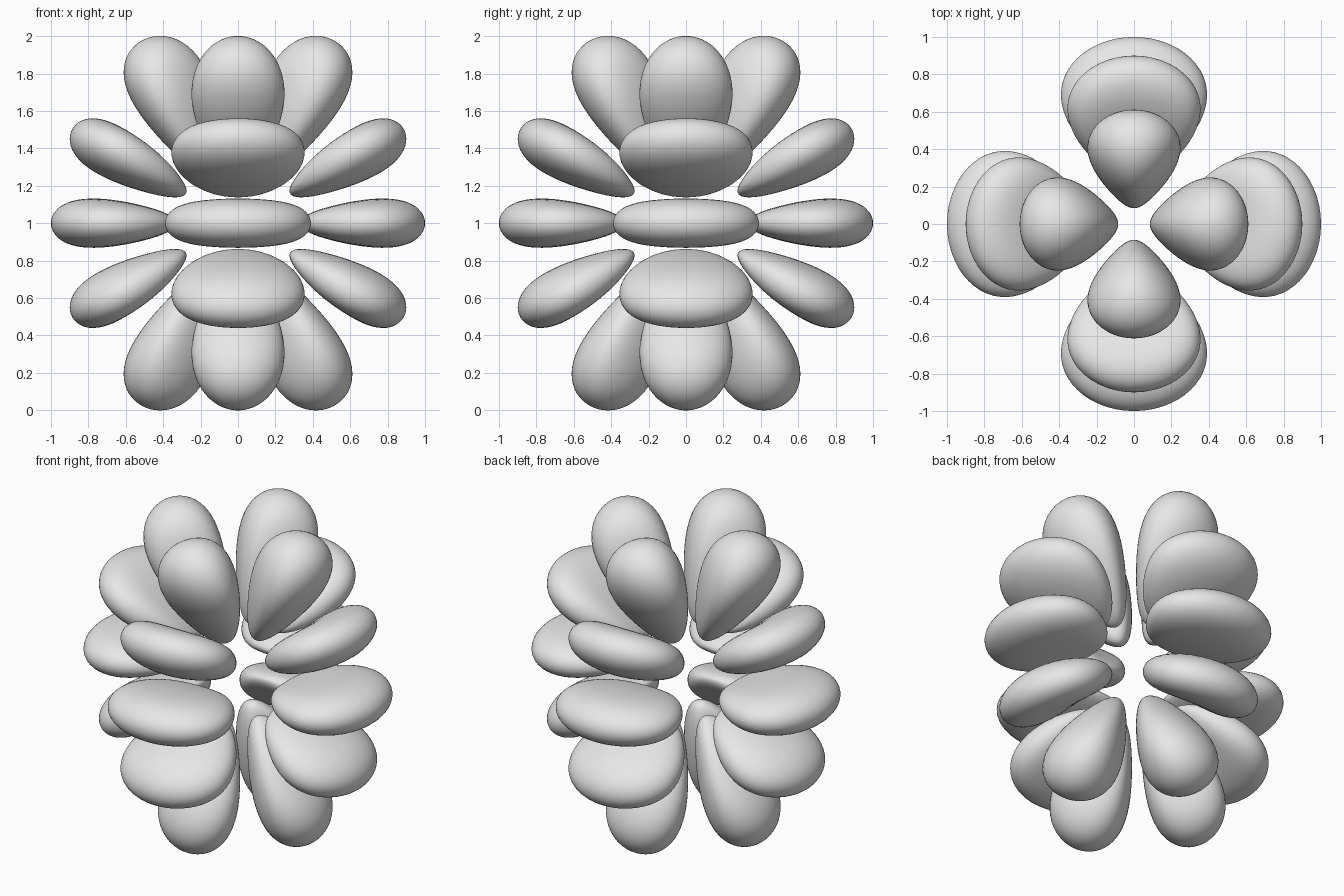
import bpy
import bmesh
import math
from mathutils import Vector

cube = bpy.data.objects.get("Cube")
if cube:
    bpy.data.objects.remove(cube, do_unlink=True)

grey = bpy.data.materials.new("soft_grey")
grey.use_nodes = True
grey.diffuse_color = (0.8, 0.8, 0.8, 1)
grey.node_tree.nodes["Principled BSDF"].inputs["Base Color"].default_value = (0.8, 0.8, 0.8, 1)

# Each lobe is a closed level surface of radial(r) * angular(direction) = 1
POWER, DECAY = 6, 9.93
MIDDLE = POWER / DECAY


def radial(r):
    return r ** POWER * math.exp(DECAY * (1 - r))


def angular(azimuth, latitude):
    u = math.sin(latitude) ** 2
    return abs((1 - u) * (33 * u * u - 18 * u + 1) * math.cos(2 * azimuth))


def bisect(inside, outside, test):
    """Find where test stops being true between two values."""
    for _ in range(36):
        mid = (inside + outside) / 2
        if test(mid):
            inside = mid
        else:
            outside = mid
    return inside


def lobe_mesh(name, low, peak, high):
    """Reshape a sphere into one lobe lying between two latitudes."""
    low, peak, high = map(math.radians, (low, peak, high))
    smallest = 1 / radial(MIDDLE)
    bm = bmesh.new()
    bmesh.ops.create_uvsphere(bm, u_segments=56, v_segments=36, radius=1)
    for v in bm.verts:
        t = math.atan2(v.co.y, v.co.x)
        reach = high - peak if v.co.y > 0 else peak - low

        def direction(s):
            return s * math.cos(t) * math.pi / 4, peak + s * math.sin(t) * reach

        edge = bisect(0, 1, lambda s: angular(*direction(s)) > smallest)
        azimuth, latitude = direction(edge * min(1, math.hypot(v.co.x, v.co.y)))
        strength = angular(azimuth, latitude)
        limit = 2 if v.co.z > 0 else 0.05
        r = MIDDLE
        if abs(v.co.z) > 0.001:
            r = bisect(MIDDLE, limit, lambda q: radial(q) * strength > 1)
        flat = math.cos(latitude)
        v.co = Vector((flat * math.cos(azimuth), flat * math.sin(azimuth),
                       math.sin(latitude))) * r
    for f in bm.faces:
        f.smooth = True
    bmesh.ops.recalc_face_normals(bm, faces=bm.faces)
    mesh = bpy.data.meshes.new(name)
    bm.to_mesh(mesh)
    bm.free()
    mesh.materials.append(grey)
    return mesh


def place_ring(mesh, name, flipped):
    """Four copies around the vertical axis, turned over for the lower rings."""
    for i, side in enumerate(("left", "back", "right", "front")):
        ob = bpy.data.objects.new(f"{name}_{side}_lobe", mesh)
        ob.location = (0, 0, 1)
        ob.rotation_euler = (math.pi if flipped else 0, 0, i * math.pi / 2)
        bpy.context.collection.objects.link(ob)


# Steep end lobes, slanted lobes and the flat equator lobes
end = lobe_mesh("end_lobe", 44, 62.45, 90)
slanted = lobe_mesh("slanted_lobe", 14.52, 29.6, 44)
equator = lobe_mesh("equator_lobe", -14.52, 0, 14.52)

place_ring(end, "top", False)
place_ring(slanted, "upper", False)
place_ring(equator, "middle", False)
place_ring(slanted, "lower", True)
place_ring(end, "bottom", True)
